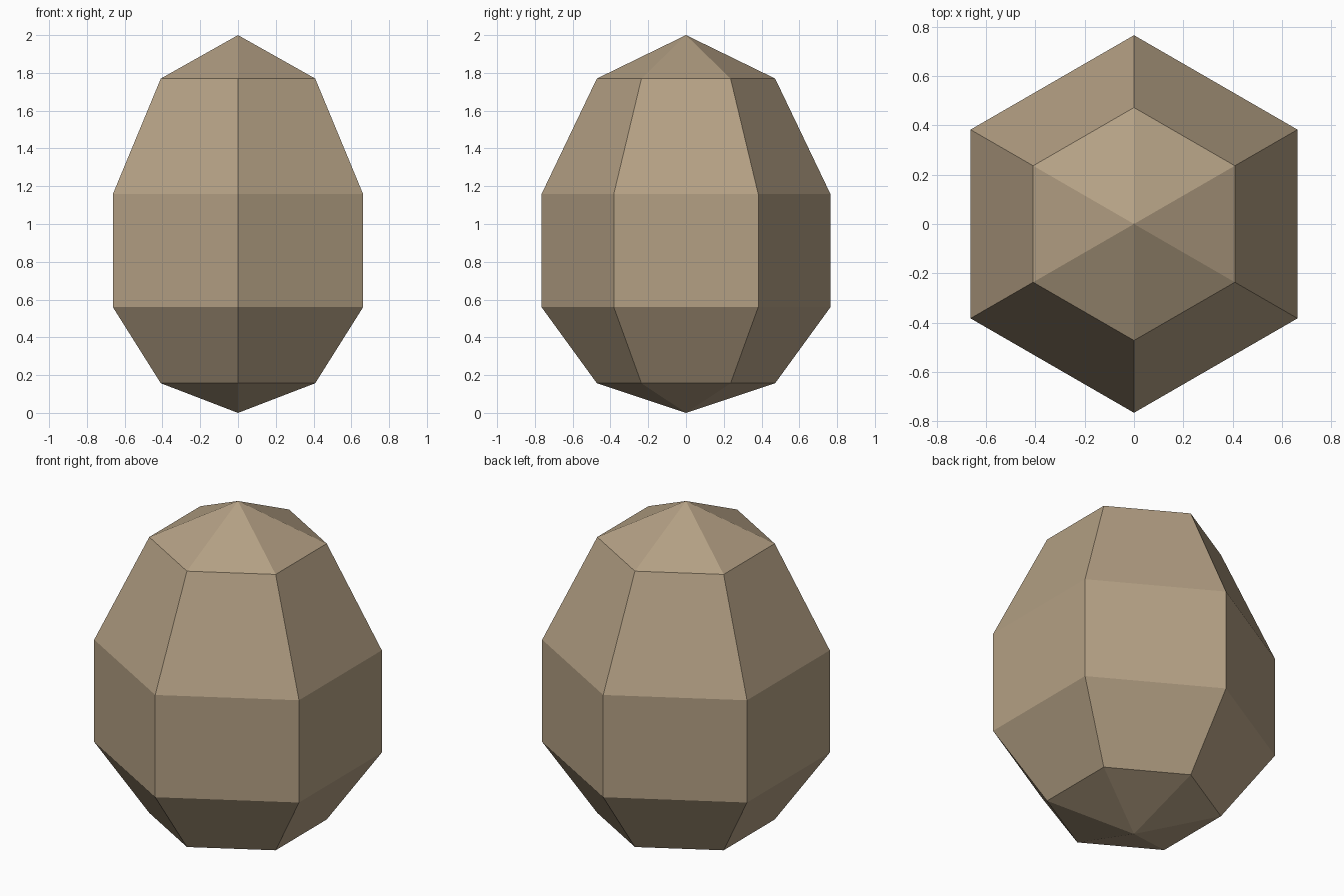
import bpy, bmesh, math

if "Cube" in bpy.data.objects:
    bpy.data.objects.remove(bpy.data.objects["Cube"])

SIDES = 6
# radius, height of each ring from bottom tip to top tip
PROFILE = [(0, 0.0), (0.472, 0.157), (0.765, 0.56), (0.765, 1.158), (0.472, 1.77), (0, 2.0)]

# single tan stone colour
mat = bpy.data.materials.new("tan_stone")
mat.diffuse_color = (0.456, 0.352, 0.231, 1)
mat.use_nodes = True
mat.node_tree.nodes["Principled BSDF"].inputs["Base Color"].default_value = mat.diffuse_color

# faceted egg: rings with corners on +y and -y
bm = bmesh.new()
rings = []
for r, z in PROFILE:
    if r == 0:
        rings.append([bm.verts.new((0, 0, z))] * SIDES)
    else:
        rings.append([bm.verts.new((r * math.cos(a), r * math.sin(a), z))
                      for a in (math.pi / 2 + i * math.tau / SIDES for i in range(SIDES))])

# bridge neighbouring rings, triangles at the tips
for low, high in zip(rings, rings[1:]):
    for i in range(SIDES):
        j = (i + 1) % SIDES
        bm.faces.new(list(dict.fromkeys((low[i], low[j], high[j], high[i]))))
bmesh.ops.recalc_face_normals(bm, faces=bm.faces)

mesh = bpy.data.meshes.new("faceted_egg")
bm.to_mesh(mesh)
bm.free()
mesh.materials.append(mat)
bpy.context.collection.objects.link(bpy.data.objects.new("faceted_egg", mesh))
